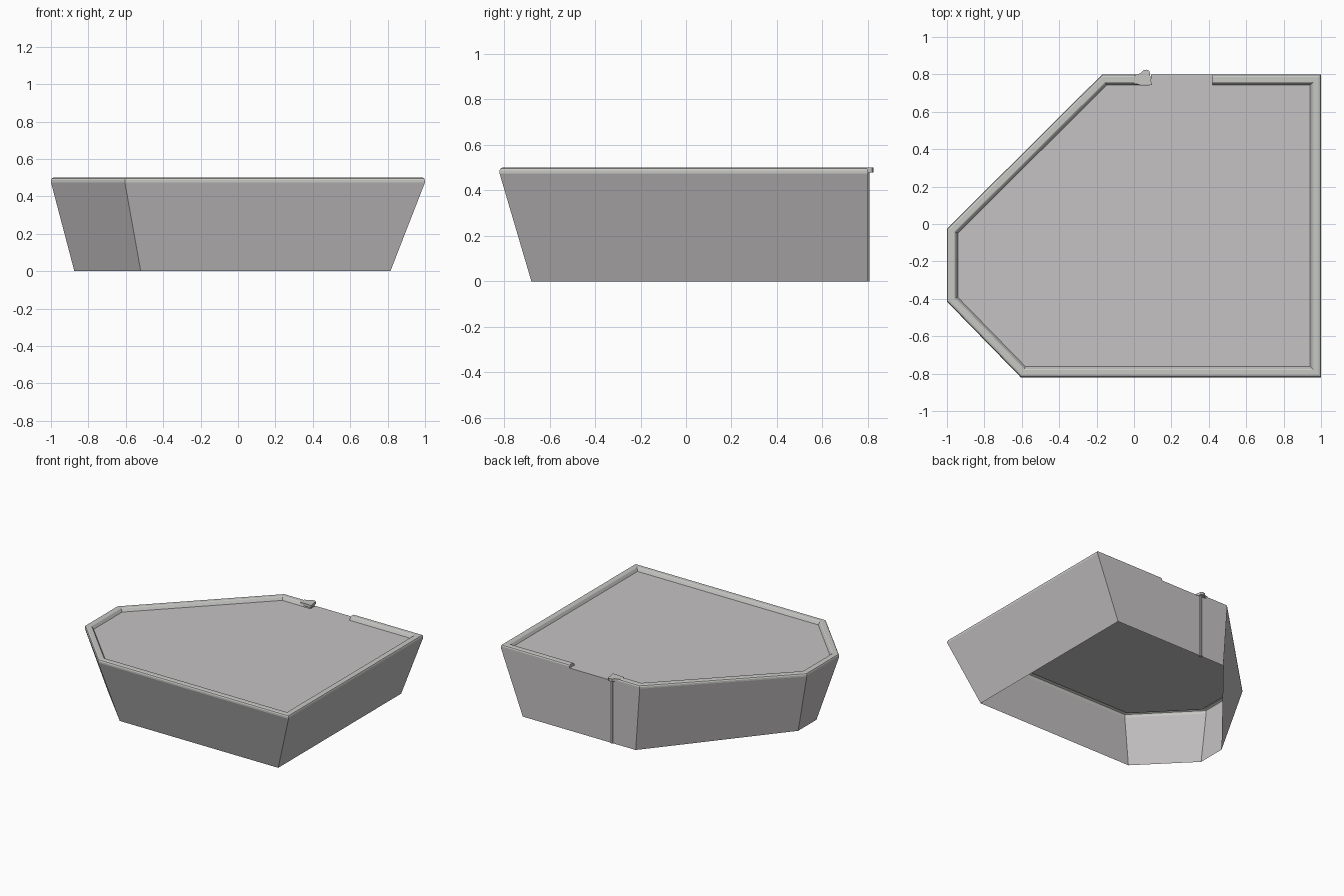
import bpy, bmesh, math
from mathutils import Vector

if "Cube" in bpy.data.objects:
    bpy.data.objects.remove(bpy.data.objects["Cube"])

LID_Z = 0.475


def material(name, rgb):
    m = bpy.data.materials.new(name)
    m.diffuse_color = (*rgb, 1)
    m.use_nodes = True
    m.node_tree.nodes["Principled BSDF"].inputs["Base Color"].default_value = m.diffuse_color
    return m


shell_grey = material("warm_grey", (0.56, 0.54, 0.55))
rim_grey = material("pale_grey", (0.57, 0.57, 0.55))


def make(name, verts, faces, mat, solid=False):
    bm = bmesh.new()
    vs = [bm.verts.new(v) for v in verts]
    for f in faces:
        bm.faces.new([vs[i] for i in f])
    if solid:
        bmesh.ops.recalc_face_normals(bm, faces=bm.faces)
    me = bpy.data.meshes.new(name)
    bm.to_mesh(me)
    bm.free()
    ob = bpy.data.objects.new(name, me)
    me.materials.append(mat)
    bpy.context.collection.objects.link(ob)
    return ob


def prism(name, outline, z0, z1, mat):
    n = len(outline)
    verts = [(x, y, z) for z in (z0, z1) for x, y in outline]
    faces = [list(range(n))[::-1], list(range(n, 2 * n))]
    faces += [(i, (i + 1) % n, (i + 1) % n + n, i + n) for i in range(n)]
    return make(name, verts, faces, mat, True)


def inset_path(path, d):
    """Shift an open clockwise path inwards by d with mitred corners."""
    pts = [Vector(p) for p in path]
    normals = []
    for a, b in zip(pts, pts[1:]):
        t = (b - a).normalized()
        normals.append(Vector((t.y, -t.x)))
    out = []
    for i, p in enumerate(pts):
        n1, n2 = normals[max(i - 1, 0)], normals[min(i, len(normals) - 1)]
        out.append(p + (n1 + n2) * d / (1 + n1.dot(n2)))
    return out


# Outlines, clockwise from the back right corner
top = [(1, 0.8), (1, -0.82), (-0.605, -0.82), (-1, -0.415), (-1, -0.025), (-0.17, 0.8)]
bottom = [(0.815, 0.8), (0.815, -0.68), (-0.52, -0.68), (-0.875, -0.32),
          (-0.875, -0.1), (-0.136, 0.8)]
n = len(top)

# Sloping outer walls, open underneath
make("tub_walls",
     [(x, y, 0) for x, y in bottom] + [(x, y, LID_Z) for x, y in top],
     [(i, i + n, (i + 1) % n + n, (i + 1) % n) for i in range(n)], shell_grey)

# Recessed floor, running out to the back wall at the gap in the rim
path = [(0.42, 0.8)] + top + [(0.09, 0.8)]
inner = inset_path(path, 0.058)
floor_outline = [path[0]] + [tuple(p) for p in inner] + [path[-1]]
make("floor_panel", [(x, y, LID_Z) for x, y in reversed(floor_outline)],
     [list(range(len(floor_outline)))], shell_grey)

# Rounded raised rim swept around the edge, hollow below
section = [(0, LID_Z), (0, 0.487), (0.004, 0.496), (0.013, 0.5),
           (0.040, 0.5), (0.046, 0.496), (0.058, LID_Z)]
path[-1] = (0.03, 0.8)
rings = [[(p.x, p.y, z) for p in inset_path(path, d)] for d, z in section]
m = len(path)
faces = [(j * m + i, (j + 1) * m + i, (j + 1) * m + i + 1, j * m + i + 1)
         for j in range(len(section) - 1) for i in range(m - 1)]
ends = [[j * m for j in range(len(section))],
        [j * m + m - 1 for j in range(len(section))]]
make("raised_rim", [v for r in rings for v in r], faces + ends, rim_grey, True)

# Flared lip where the rim stops beside the gap
prism("rim_end_lip", [(0.0, 0.748), (0.095, 0.744), (0.087, 0.79), (0.083, 0.818),
                      (0.07, 0.825), (0.05, 0.822), (0.035, 0.806), (0.0, 0.795)],
      LID_Z + 0.004, 0.5, rim_grey)

# Slim upright bead down the back wall below the lip
bead = [(0.066 + 0.014 * math.cos(a), 0.796 + 0.012 * math.sin(a))
        for a in (k * math.pi / 4 for k in range(8))]
prism("back_wall_bead", bead, 0, LID_Z + 0.006, shell_grey)
